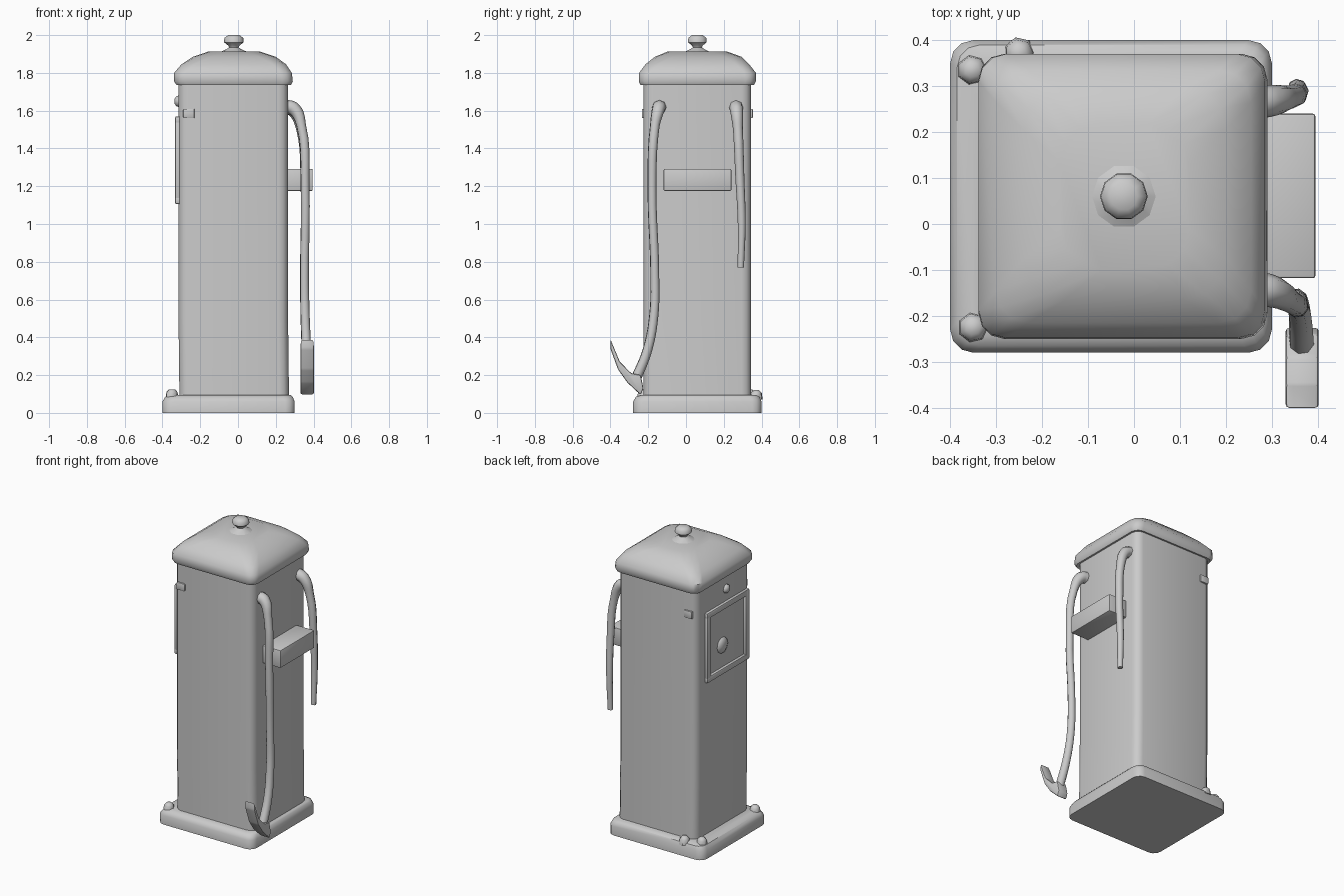
import bpy, bmesh
from math import radians, sin, cos, pi
from mathutils import Vector

cube = bpy.data.objects.get("Cube")
if cube:
    bpy.data.objects.remove(cube, do_unlink=True)

grey = bpy.data.materials.new("light_grey")
grey.use_nodes = True
grey.diffuse_color = (0.6, 0.6, 0.6, 1)
grey.node_tree.nodes["Principled BSDF"].inputs["Base Color"].default_value = (0.6, 0.6, 0.6, 1)


def finish(name, bm, angle=40, bevel=0):
    """Turn a bmesh into a shaded, coloured object."""
    bmesh.ops.recalc_face_normals(bm, faces=bm.faces)
    if bevel:
        bmesh.ops.bevel(bm, geom=bm.edges[:], offset=bevel, segments=2,
                        profile=0.5, affect='EDGES')
    mesh = bpy.data.meshes.new(name)
    bm.to_mesh(mesh)
    bm.free()
    mesh.materials.append(grey)
    obj = bpy.data.objects.new(name, mesh)
    bpy.context.collection.objects.link(obj)
    bpy.ops.object.select_all(action='DESELECT')
    obj.select_set(True)
    bpy.context.view_layer.objects.active = obj
    bpy.ops.object.shade_smooth_by_angle(angle=radians(angle))
    return obj


def skin(bm, rings):
    """Bridge rings of equal length and cap both ends."""
    loops = [[bm.verts.new(p) for p in ring] for ring in rings]
    for a, b in zip(loops, loops[1:]):
        for i in range(len(a)):
            j = (i + 1) % len(a)
            bm.faces.new((a[i], a[j], b[j], b[i]))
    bm.faces.new(loops[0][::-1])
    bm.faces.new(loops[-1])


def rounded_stack(name, levels, angle=40, seg=3):
    """Loft rounded rectangles: (z, x0, x1, y0, y1, radius)."""
    rings = []
    for z, x0, x1, y0, y1, r in levels:
        ring = []
        corners = [(x1 - r, y1 - r), (x0 + r, y1 - r), (x0 + r, y0 + r), (x1 - r, y0 + r)]
        for k, (cx, cy) in enumerate(corners):
            for s in range(seg + 1):
                t = (k + s / seg) * pi / 2
                ring.append((cx + r * cos(t), cy + r * sin(t), z))
        rings.append(ring)
    bm = bmesh.new()
    skin(bm, rings)
    return finish(name, bm, angle)


def box(name, lo, hi, bevel=0.0):
    bm = bmesh.new()
    bmesh.ops.create_cube(bm, size=1)
    for v in bm.verts:
        v.co = Vector([(a + b) / 2 + c * (b - a) for a, b, c in zip(lo, hi, v.co)])
    return finish(name, bm, 40, bevel)


def turned(name, profile, centre, axis='Z', sides=10):
    """Lathe (radius, height) points about an axis."""
    rings = []
    for r, h in profile:
        ring = []
        for i in range(sides):
            a, b = r * cos(2 * pi * i / sides), r * sin(2 * pi * i / sides)
            p = (a, b, h) if axis == 'Z' else (-h, a, b)
            ring.append(Vector(centre) + Vector(p))
        rings.append(ring)
    bm = bmesh.new()
    skin(bm, rings)
    return finish(name, bm, 50)


def hose(name, points):
    """Smooth tube through (x, y, z, radius) points."""
    curve = bpy.data.curves.new(name, 'CURVE')
    curve.dimensions = '3D'
    curve.bevel_depth = 1
    curve.bevel_resolution = 2
    curve.resolution_u = 5
    curve.use_fill_caps = True
    spline = curve.splines.new('BEZIER')
    spline.bezier_points.add(len(points) - 1)
    for bp, (x, y, z, r) in zip(spline.bezier_points, points):
        bp.co = (x, y, z)
        bp.radius = r
        bp.handle_left_type = bp.handle_right_type = 'AUTO'
    curve.materials.append(grey)
    obj = bpy.data.objects.new(name, curve)
    bpy.context.collection.objects.link(obj)
    bpy.ops.object.select_all(action='DESELECT')
    obj.select_set(True)
    bpy.context.view_layer.objects.active = obj
    bpy.ops.object.convert(target='MESH')


# Plinth, cabinet and domed lid
rounded_stack("base", [
    (0, -0.40, 0.30, -0.28, 0.40, 0.05),
    (0.06, -0.40, 0.30, -0.28, 0.40, 0.05),
    (0.085, -0.385, 0.29, -0.265, 0.39, 0.05),
    (0.095, -0.35, 0.28, -0.24, 0.37, 0.05)])
rounded_stack("cabinet", [
    (0.08, -0.31, 0.27, -0.225, 0.345, 0.05),
    (0.5, -0.315, 0.265, -0.225, 0.345, 0.05),
    (1.76, -0.315, 0.265, -0.225, 0.345, 0.05)])
rounded_stack("lid", [
    (1.74, -0.305, 0.255, -0.215, 0.335, 0.04),
    (1.735, -0.325, 0.28, -0.24, 0.36, 0.05),
    (1.755, -0.338, 0.29, -0.25, 0.37, 0.055),
    (1.80, -0.338, 0.285, -0.248, 0.37, 0.06),
    (1.845, -0.30, 0.255, -0.215, 0.335, 0.07),
    (1.885, -0.24, 0.20, -0.165, 0.295, 0.09),
    (1.912, -0.16, 0.12, -0.10, 0.22, 0.09)], 45)

# Finial on the lid
turned("lid_knob", [(0.085, 1.905), (0.04, 1.925), (0.025, 1.935), (0.03, 1.945),
                    (0.052, 1.962), (0.05, 1.985), (0.03, 2.0)], (-0.022, 0.06, 0))

# Shelf on the hose side
box("side_shelf", (0.25, -0.118, 1.175), (0.395, 0.24, 1.292), 0.006)

# Two hoses hanging from wall fittings
hose("front_hose", [
    (0.25, -0.14, 1.62, 0.038), (0.295, -0.145, 1.61, 0.036), (0.335, -0.165, 1.52, 0.026),
    (0.355, -0.18, 1.20, 0.024), (0.352, -0.165, 0.72, 0.024), (0.355, -0.17, 0.52, 0.025),
    (0.362, -0.205, 0.33, 0.026), (0.365, -0.265, 0.18, 0.028)])
hose("back_hose", [
    (0.25, 0.265, 1.62, 0.038), (0.295, 0.268, 1.60, 0.035), (0.335, 0.275, 1.50, 0.026),
    (0.355, 0.285, 1.25, 0.024), (0.355, 0.295, 1.0, 0.021), (0.352, 0.29, 0.77, 0.017)])

# Crescent nozzle at the end of the front hose
outline = [(-0.40, 0.39), (-0.40, 0.34), (-0.36, 0.23), (-0.31, 0.16), (-0.24, 0.095),
           (-0.225, 0.13), (-0.24, 0.20), (-0.29, 0.21), (-0.35, 0.27)]
nozzle_mesh = bmesh.new()
skin(nozzle_mesh, [[(x, y, z) for y, z in outline] for x in (0.33, 0.402)])
finish("nozzle", nozzle_mesh, 35, 0.008)

# Framed window with a dial on the side opposite the hoses
y0, y1, z0, z1, w = -0.195, 0.25, 1.105, 1.57, 0.04
for name, lo, hi in [("bottom", (y0, z0), (y1, z0 + w)), ("top", (y0, z1 - w), (y1, z1)),
                     ("front", (y0, z0), (y0 + w, z1)), ("back", (y1 - w, z0), (y1, z1))]:
    box("window_frame_" + name, (-0.333, *lo), (-0.30, *hi), 0.008)
turned("window_dial", [(0.055, 0), (0.05, 0.01), (0.025, 0.022)], (-0.312, 0.07, 1.29), 'X')
turned("lock_knob", [(0.03, 0), (0.028, 0.012), (0.015, 0.023)], (-0.312, 0.03, 1.65), 'X', 8)

# Small catches near the cabinet top
for side, y in (("front", -0.225), ("back", 0.345)):
    box("catch_" + side, (-0.29, y - 0.009, 1.56), (-0.23, y + 0.009, 1.61), 0.006)

# Bolts on the plinth corners
for name, x, y, top in [("back_corner", -0.352, 0.335, 0.125), ("back", -0.25, 0.372, 0.12),
                        ("front_corner", -0.35, -0.225, 0.125)]:
    turned("bolt_" + name, [(0.035, 0.07), (0.03, top - 0.015), (0.016, top)], (x, y, 0), 'Z', 7)
